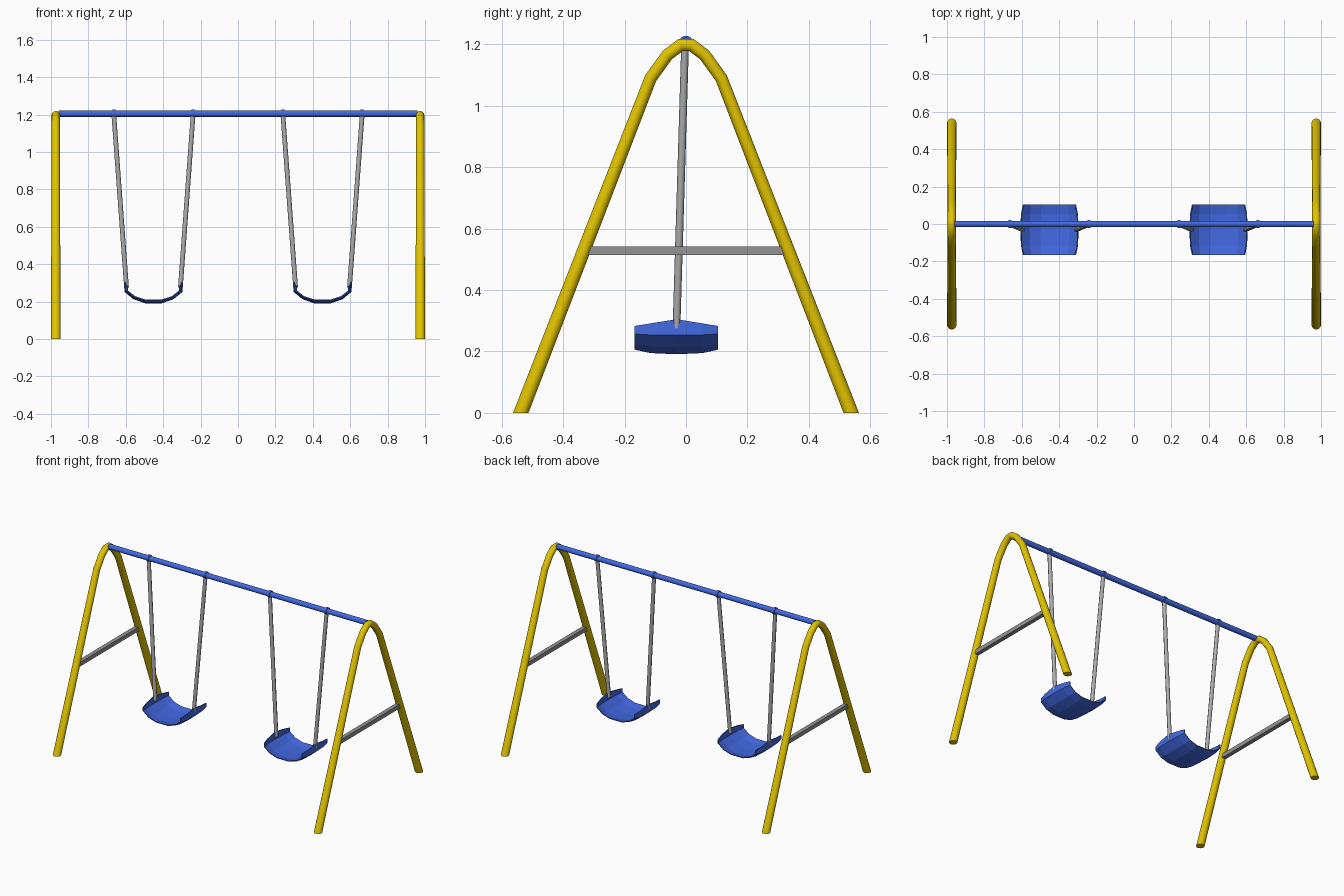
import bpy, bmesh, math
from mathutils import Vector

if "Cube" in bpy.data.objects:
    bpy.data.objects.remove(bpy.data.objects["Cube"])


def material(name, color):
    m = bpy.data.materials.new(name)
    m.diffuse_color = (*color, 1)
    m.use_nodes = True
    m.node_tree.nodes["Principled BSDF"].inputs["Base Color"].default_value = m.diffuse_color
    return m


YELLOW = material("yellow paint", (0.76, 0.55, 0.0))
BLUE = material("blue", (0.054, 0.14, 0.76))
GRAY = material("gray metal", (0.30, 0.30, 0.30))
LIGHT_GRAY = material("light gray metal", (0.42, 0.42, 0.42))


def finish(bm, name, mat, smooth=None):
    bmesh.ops.recalc_face_normals(bm, faces=bm.faces)
    me = bpy.data.meshes.new(name)
    bm.to_mesh(me)
    bm.free()
    me.materials.append(mat)
    ob = bpy.data.objects.new(name, me)
    bpy.context.collection.objects.link(ob)
    if smooth:
        bpy.ops.object.select_all(action='DESELECT')
        ob.select_set(True)
        bpy.context.view_layer.objects.active = ob
        bpy.ops.object.shade_smooth_by_angle(angle=math.radians(smooth))
    return ob


def skin(bm, rings):
    """Bridge a list of equal vertex rings and cap both ends."""
    n = len(rings[0])
    rings = [[bm.verts.new(p) for p in r] for r in rings]
    for a, b in zip(rings, rings[1:]):
        for i in range(n):
            j = (i + 1) % n
            bm.faces.new((a[i], a[j], b[j], b[i]))
    bm.faces.new(rings[0])
    bm.faces.new(rings[-1])


def rod(name, a, b, r, sides, mat, smooth=50):
    a, b = Vector(a), Vector(b)
    q = (b - a).to_track_quat('Z', 'Y')
    circle = [q @ Vector((r * math.cos(t), r * math.sin(t), 0))
              for t in (2 * math.pi * (i + 0.5) / sides for i in range(sides))]
    bm = bmesh.new()
    skin(bm, [[p + c for c in circle] for p in (a, b)])
    return finish(bm, name, mat, smooth)


def a_frame(name, x, sides=14):
    """Bent tube, mitred at each bend and cut flat on the ground."""
    half = [(0.538, 0, 0.024), (0.115, 1.09, 0.0205),
            (0.0605, 1.1655, 0.0205), (0.017, 1.198, 0.0205)]
    path = [(-y, z, r) for y, z, r in half] + half[::-1]
    rings = []
    for i, (y, z, r) in enumerate(path):
        p = Vector((y, z))
        d = []
        if i > 0:
            d.append((p - Vector(path[i - 1][:2])).normalized())
        if i < len(path) - 1:
            d.append((Vector(path[i + 1][:2]) - p).normalized())
        if len(d) == 2:
            t = (d[0] + d[1]).normalized()
            v = Vector((-t.y, t.x)) / t.dot(d[0])
        else:
            v = Vector((-1 / abs(d[0].y), 0))
            if i > 0:
                v = -v
        rings.append([(x + 1.07 * r * math.cos(a), y + r * math.sin(a) * v.x,
                       z + r * math.sin(a) * v.y)
                      for a in (2 * math.pi * k / sides for k in range(sides))])
    bm = bmesh.new()
    skin(bm, rings)
    return finish(bm, name, YELLOW, 50)


def seat(name, cx, cy=-0.031):
    """Curved sling, bulging outward between its front and back rims."""
    # (x, z) in the middle, followed by the shift towards the rim
    half = [(0.154, 0.305, -0.012, -0.022), (0.156, 0.253, -0.014, 0.004),
            (0.108, 0.2135, -0.008, 0.010), (0.045, 0.191, 0.0, 0.015)]
    prof = [(-x, z, -dx, dz) for x, z, dx, dz in half] + half[::-1]
    bm = bmesh.new()
    rows = []
    for y, rim in ((-0.136, 1), (-0.085, 0.25), (0, 0), (0.085, 0.25), (0.136, 1)):
        row = []
        for i, (x, z, dx, dz) in enumerate(prof):
            k = abs(y) / 0.136 if i in (0, len(prof) - 1) else rim
            row.append(bm.verts.new((cx + x + dx * rim, cy + y, z + dz * k)))
        rows.append(row)
    for a, b in zip(rows, rows[1:]):
        for i in range(len(prof) - 1):
            bm.faces.new((a[i], b[i], b[i + 1], a[i + 1]))
    ob = finish(bm, name, BLUE)
    # outside faces down, then thicken inward
    me = ob.data
    if sum(p.normal.z * p.area for p in me.polygons) > 0:
        me.flip_normals()
    mod = ob.modifiers.new("thickness", 'SOLIDIFY')
    mod.thickness = 0.006
    mod.offset = -1
    return ob


# Top bar
rod("top_bar", (-0.96, 0, 1.205), (0.96, 0, 1.205), 0.0175, 12, BLUE)

for s, side in ((-1, "left"), (1, "right")):
    # End frames with square cross braces
    a_frame(side + "_frame", s * 0.9743)
    rod(side + "_cross_brace", (s * 0.9743, -0.33, 0.528), (s * 0.9743, 0.33, 0.528),
        0.0195, 4, GRAY)
    # Swings
    cx = s * 0.452
    seat(side + "_seat", cx)
    for k, part in ((-1, "a"), (1, "b")):
        top = cx + k * 0.212
        rod(f"{side}_hanger_{part}", (top, -0.003, 1.2), (cx + k * 0.144, -0.031, 0.275),
            0.0125, 8, LIGHT_GRAY)
        rod(f"{side}_clamp_{part}", (top - 0.008, 0, 1.206), (top + 0.008, 0, 1.206),
            0.0225, 12, BLUE)
